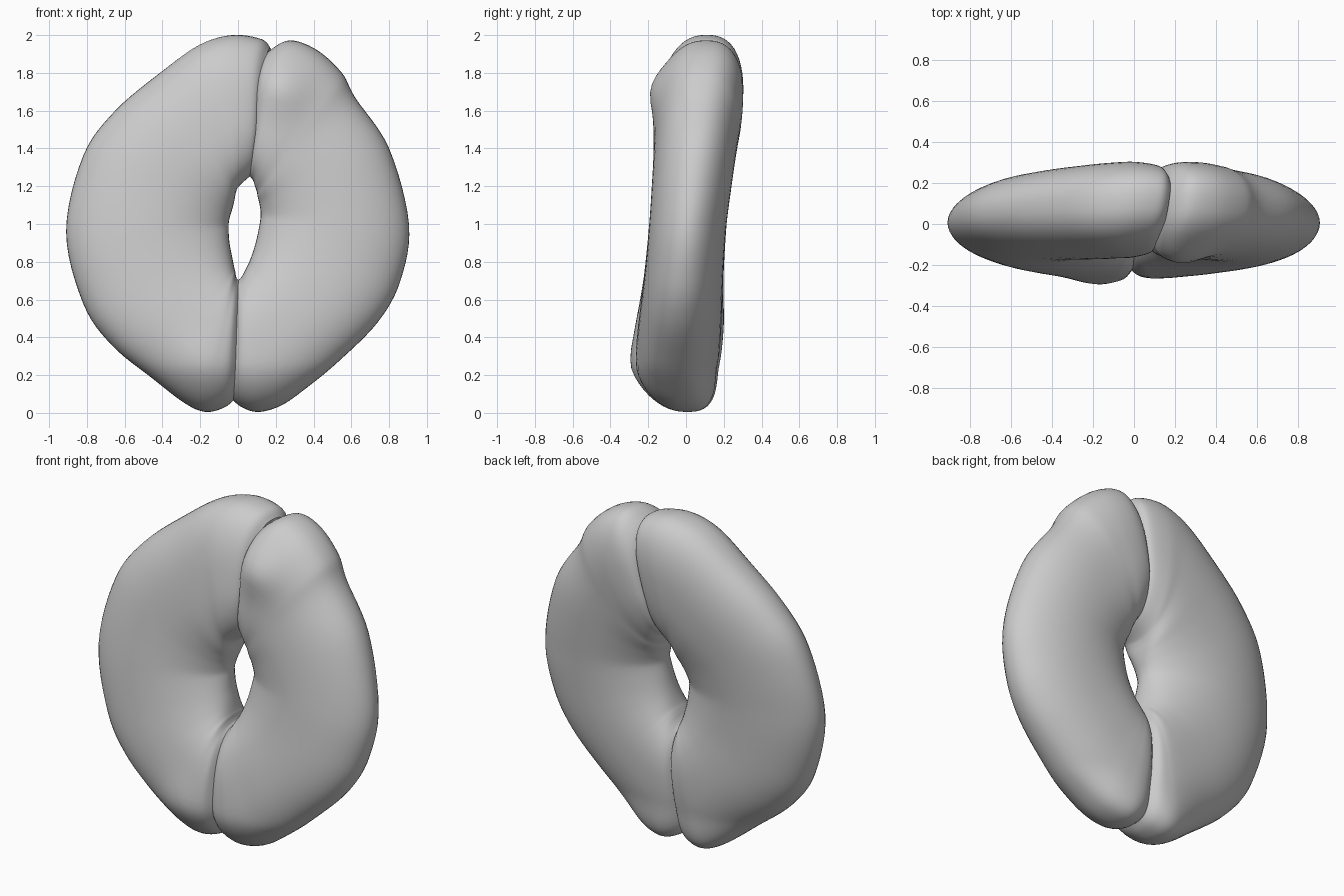
import bpy, bmesh, math

N_SIDE, STEPS = 56, 6

# Sections fanned around the hole, top seam to bottom seam:
# inner x, inner z, outer x, outer z, half thickness
LEFT = [
    (0.085, 1.27, 0.17, 1.93, 0.16),
    (0.06, 1.25, 0.12, 1.98, 0.205),
    (0.005, 1.20, -0.03, 2.00, 0.226),
    (-0.01, 1.17, -0.20, 1.95, 0.226),
    (-0.02, 1.12, -0.40, 1.81, 0.223),
    (-0.03, 1.08, -0.65, 1.60, 0.215),
    (-0.045, 1.03, -0.82, 1.36, 0.208),
    (-0.05, 0.98, -0.91, 0.96, 0.205),
    (-0.045, 0.90, -0.82, 0.58, 0.21),
    (-0.03, 0.82, -0.67, 0.36, 0.22),
    (-0.02, 0.77, -0.45, 0.18, 0.23),
    (-0.015, 0.75, -0.28, 0.05, 0.234),
    (-0.012, 0.73, -0.17, 0.005, 0.23),
    (-0.005, 0.71, -0.07, 0.03, 0.215),
    (0.01, 0.70, -0.01, 0.08, 0.17),
]
RIGHT = [
    (0.05, 1.27, 0.13, 1.86, 0.16),
    (0.065, 1.25, 0.18, 1.925, 0.205),
    (0.08, 1.23, 0.28, 1.972, 0.224),
    (0.09, 1.20, 0.42, 1.92, 0.23),
    (0.10, 1.17, 0.55, 1.80, 0.225),
    (0.105, 1.14, 0.62, 1.67, 0.22),
    (0.115, 1.10, 0.80, 1.40, 0.213),
    (0.12, 1.04, 0.905, 1.00, 0.205),
    (0.105, 0.95, 0.86, 0.70, 0.205),
    (0.085, 0.87, 0.74, 0.48, 0.21),
    (0.06, 0.80, 0.53, 0.27, 0.217),
    (0.045, 0.77, 0.36, 0.13, 0.22),
    (0.035, 0.75, 0.23, 0.04, 0.222),
    (0.025, 0.73, 0.11, 0.005, 0.22),
    (0.01, 0.71, 0.02, 0.03, 0.205),
    (-0.01, 0.70, -0.04, 0.08, 0.165),
]


def spline(rows):
    """Catmull-Rom interpolation through the section rows."""
    out = []
    n = len(rows)
    for i in range(n - 1):
        a, b, c, d = (rows[max(0, min(n - 1, k))] for k in (i - 1, i, i + 1, i + 2))
        for s in range(STEPS):
            t = s / STEPS
            out.append([0.5 * (2 * q + (r - p) * t + (2 * p - 5 * q + 4 * r - w) * t * t
                               + (3 * q - p - 3 * r + w) * t ** 3)
                        for p, q, r, w in zip(a, b, c, d)])
    out.append(list(rows[-1]))
    return out


def power(c, e):
    return math.copysign(abs(c) ** e, c)


def lean(z):
    """Depth of the centre plane: the ring leans back, its foot curls under."""
    slope = 0.1 if z > 1 else 0.08
    return 0.01 + slope * (z - 1) + 0.08 * max(0, (0.25 - z) / 0.25) ** 1.5


def make_lobe(name, rows, bump):
    bx, bz, size = bump
    bm = bmesh.new()
    rings = []
    for xi, zi, xo, zo, h in spline(rows):
        e = 1.02 - 0.2 * abs(zo - 1)  # rounder section at the rim, fuller at the seam
        ring = []
        for k in range(N_SIDE):
            a = 2 * math.pi * k / N_SIDE
            u, v = power(math.cos(a), e), power(math.sin(a), e)
            f = (1 + u) / 2
            x, z = xi + (xo - xi) * f, zi + (zo - zi) * f
            y = h * v
            if v < 0:  # local swelling on the front
                y += size * v * math.exp(-((x - bx) ** 2 + (z - bz) ** 2) / 0.02)
            # the upper seam runs slightly skewed from front to back
            x += 0.2 * y * min(1, max(0, (z - 1.5) / 0.4)) * math.exp(-(x / 0.35) ** 2)
            ring.append(bm.verts.new((x, y + lean(z), z)))
        rings.append(ring)
    for r0, r1 in zip(rings, rings[1:]):
        for k in range(N_SIDE):
            j = (k + 1) % N_SIDE
            bm.faces.new((r0[k], r0[j], r1[j], r1[k]))
    # seam walls
    bm.faces.new(rings[0])
    bm.faces.new(rings[-1])
    bmesh.ops.recalc_face_normals(bm, faces=bm.faces)
    for f in bm.faces:
        f.smooth = len(f.verts) == 4
    mesh = bpy.data.meshes.new(name)
    bm.to_mesh(mesh)
    bm.free()
    ob = bpy.data.objects.new(name, mesh)
    bpy.context.collection.objects.link(ob)


# Two bean-shaped halves meeting at a seam with a slit-like hole
make_lobe("left_lobe", LEFT, (-0.20, 0.27, 0.02))
make_lobe("right_lobe", RIGHT, (0.25, 1.73, 0.05))
